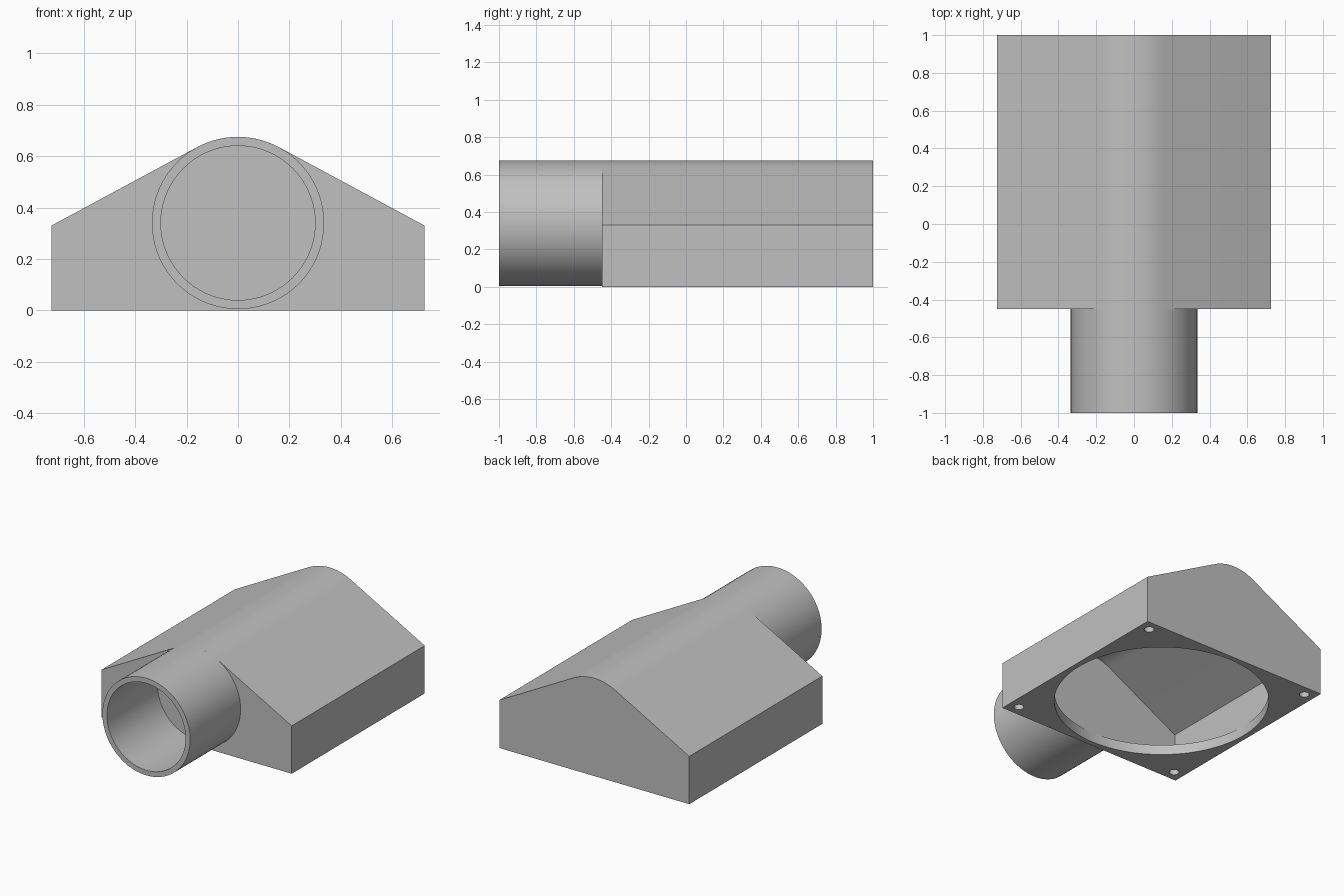
import bpy
import bmesh
import math
from mathutils import Matrix, Vector

if "Cube" in bpy.data.objects:
    bpy.data.objects.remove(bpy.data.objects["Cube"], do_unlink=True)

AXIS_Z = 0.34          # height of the pipe axis and roof rounding
HALF = 0.725           # half width of the square body
MID_Y = 0.275          # centre of the body
WALL = 0.035
FLOOR = 0.07
ROOF_ANGLE = math.radians(28.3)

grey = bpy.data.materials.new("light grey plastic")
colour = (0.53, 0.53, 0.53, 1)
grey.diffuse_color = colour
grey.use_nodes = True
grey.node_tree.nodes["Principled BSDF"].inputs["Base Color"].default_value = colour


def make_object(name, bm):
    bmesh.ops.recalc_face_normals(bm, faces=bm.faces)
    mesh = bpy.data.meshes.new(name)
    bm.to_mesh(mesh)
    bm.free()
    mesh.materials.append(grey)
    obj = bpy.data.objects.new(name, mesh)
    bpy.context.collection.objects.link(obj)
    return obj


def extrude(bm, points, vector):
    face = bm.faces.new([bm.verts.new(p) for p in points])
    result = bmesh.ops.extrude_face_region(bm, geom=[face], use_keep_orig=True)
    verts = [g for g in result["geom"] if isinstance(g, bmesh.types.BMVert)]
    bmesh.ops.translate(bm, verts=verts, vec=vector)


def gabled_prism(name, half, radius, bottom):
    """House section with a rounded ridge, extruded along y."""
    tangent_x = radius * math.sin(ROOF_ANGLE)
    tangent_z = AXIS_Z + radius * math.cos(ROOF_ANGLE)
    eave = tangent_z - (half - tangent_x) * math.tan(ROOF_ANGLE)
    section = [(-half, bottom), (half, bottom), (half, eave)]
    steps = 16
    for i in range(steps + 1):
        a = ROOF_ANGLE * (1 - 2 * i / steps)
        section.append((radius * math.sin(a), AXIS_Z + radius * math.cos(a)))
    section.append((-half, eave))
    bm = bmesh.new()
    extrude(bm, [(x, MID_Y - half, z) for x, z in section], Vector((0, 2 * half, 0)))
    return make_object(name, bm)


def cylinder(name, x, y, radius, low, high, sides):
    bm = bmesh.new()
    bmesh.ops.create_cone(bm, cap_ends=True, segments=sides, radius1=radius,
                          radius2=radius, depth=high - low,
                          matrix=Matrix.Translation((x, y, (low + high) / 2)))
    return make_object(name, bm)


def cut(target, cutter):
    mod = target.modifiers.new("cut", "BOOLEAN")
    mod.operation = "DIFFERENCE"
    mod.solver = "EXACT"
    mod.object = cutter
    bpy.context.view_layer.objects.active = target
    bpy.ops.object.modifier_apply(modifier=mod.name)
    bpy.data.objects.remove(cutter, do_unlink=True)


def smooth(obj):
    bpy.ops.object.select_all(action="DESELECT")
    obj.select_set(True)
    bpy.context.view_layer.objects.active = obj
    bpy.ops.object.shade_smooth_by_angle(angle=math.radians(25))


# Hollow body with a round intake and four screw holes in its floor
body = gabled_prism("duct_body", HALF, 0.335, 0)
cut(body, gabled_prism("chamber_cutter", HALF - WALL, 0.335 - WALL, FLOOR))
cut(body, cylinder("intake_cutter", 0, MID_Y, 0.688, -0.1, 0.12, 96))
for sx in (-1, 1):
    for sy in (-1, 1):
        cut(body, cylinder("screw_cutter", sx * 0.65, MID_Y + sy * 0.65,
                           0.032, -0.1, 0.12, 24))
smooth(body)

# Outlet pipe, its bore ending at the front wall
bm = bmesh.new()
sides = 72
loops = []
for radius, y in ((0.335, -0.45), (0.335, -1), (0.30, -1), (0.30, -0.45)):
    loops.append([bm.verts.new((radius * math.cos(math.tau * i / sides), y,
                                AXIS_Z + radius * math.sin(math.tau * i / sides)))
                  for i in range(sides)])
for k, loop in enumerate(loops):
    after = loops[(k + 1) % len(loops)]
    for i in range(sides):
        j = (i + 1) % sides
        bm.faces.new((loop[i], loop[j], after[j], after[i]))
smooth(make_object("outlet_pipe", bm))
